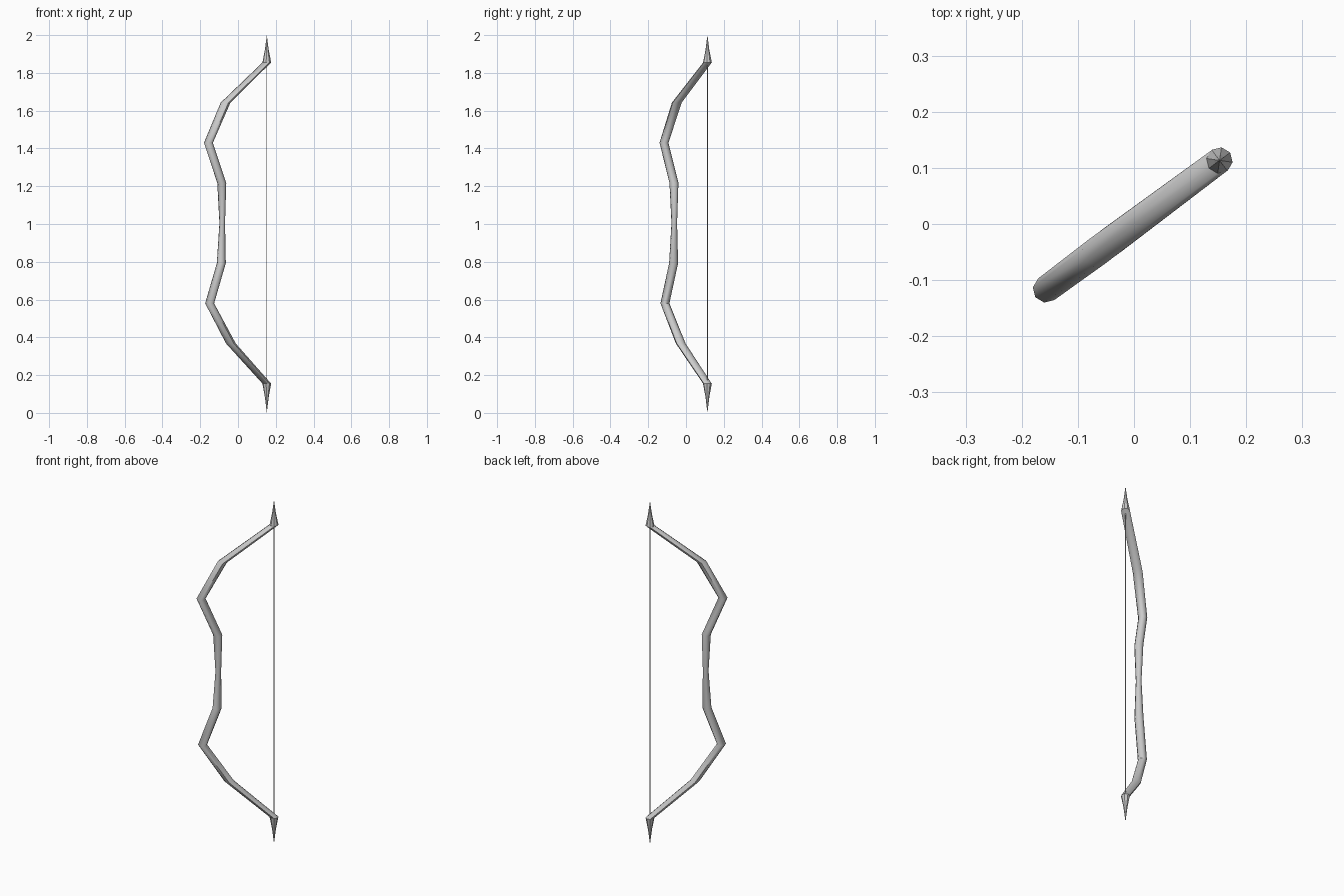
import bpy, bmesh, math

if "Cube" in bpy.data.objects:
    bpy.data.objects.remove(bpy.data.objects["Cube"])

ANGLE = math.atan2(0.113, 0.152)   # the bow's plane is turned about z
D_TIP = 0.19                       # offset of limb ends and string in that plane
SIDES = 8


def lofted_tube(name, rings, sides, smooth_angle=None):
    """Stack of horizontal rings (offset, z, radius) skinned into a closed tube."""
    bm = bmesh.new()
    loops = []
    for d, z, r in rings:
        loops.append([bm.verts.new((d + r * math.cos(2 * math.pi * i / sides),
                                    r * math.sin(2 * math.pi * i / sides), z))
                      for i in range(sides)])
    for a, b in zip(loops, loops[1:]):
        for i in range(sides):
            j = (i + 1) % sides
            bm.faces.new((a[i], a[j], b[j], b[i]))
    bm.faces.new(loops[0][::-1])
    bm.faces.new(loops[-1])
    bmesh.ops.remove_doubles(bm, verts=bm.verts, dist=1e-5)
    bmesh.ops.recalc_face_normals(bm, faces=bm.faces)
    me = bpy.data.meshes.new(name)
    bm.to_mesh(me)
    bm.free()
    ob = bpy.data.objects.new(name, me)
    ob.rotation_euler.z = ANGLE
    bpy.context.collection.objects.link(ob)
    if smooth_angle:
        bpy.ops.object.select_all(action='DESELECT')
        bpy.context.view_layer.objects.active = ob
        ob.select_set(True)
        bpy.ops.object.shade_smooth_by_angle(angle=math.radians(smooth_angle))
    return ob


# Recurve body: evenly spaced rings, pinched at the grip
offsets = [D_TIP, -0.047, -0.187, -0.110, -0.104, -0.107, -0.195, -0.082, D_TIP]
radii = [0.023, 0.026, 0.024, 0.024, 0.015, 0.024, 0.024, 0.026, 0.023]
body = [(d, 0.155 + 0.2125 * i, r) for i, (d, r) in enumerate(zip(offsets, radii))]
lofted_tube("bow_body", body, SIDES, 50)

# Concave pointed tips, top and bottom
tip = [(0.0, 0.0235), (0.065, 0.0105), (0.145, 0.0)]
for name, base, s in (("upper_tip", 1.855, 1), ("lower_tip", 0.145, -1)):
    z0 = base if s > 0 else 0.155
    k = 1.0 if s > 0 else 0.155 / 0.145
    lofted_tube(name, [(D_TIP, z0 + s * h * k, max(r, 1e-6)) for h, r in tip], SIDES)

# Bowstring
lofted_tube("bowstring", [(D_TIP, 0.155, 0.002), (D_TIP, 1.855, 0.002)], 6)
